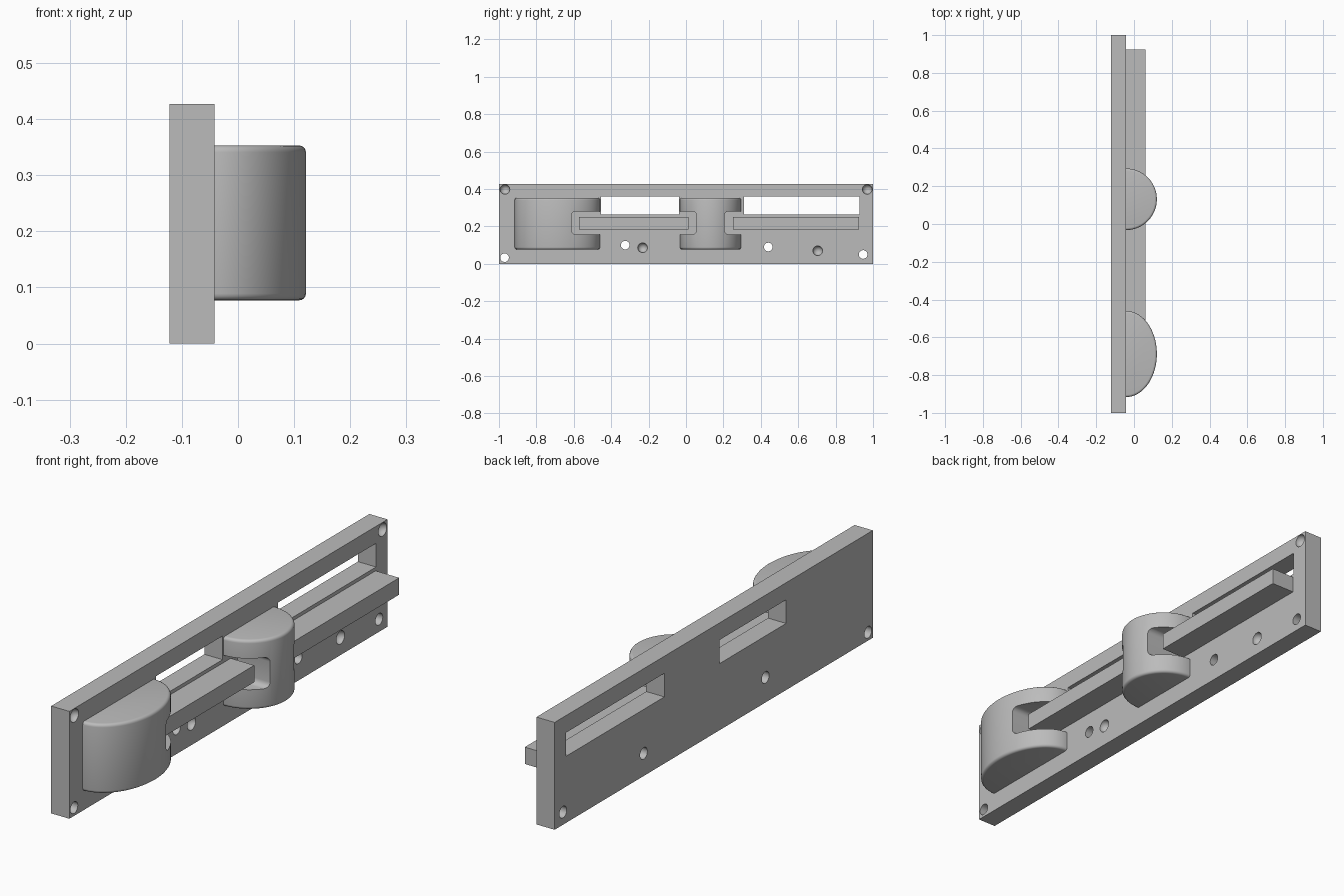
import bpy, bmesh, math
from mathutils import Matrix, Vector

if "Cube" in bpy.data.objects:
    bpy.data.objects.remove(bpy.data.objects["Cube"])

BACK, FACE, BAR_FRONT = -0.122, -0.042, 0.062   # x of plate back, plate face, bar face
DEPTH = 0.163                                   # how far the knuckles stand out

grey = bpy.data.materials.new("plain grey")
grey.use_nodes = True
colour = (0.5, 0.5, 0.5, 1)
grey.diffuse_color = colour
grey.node_tree.nodes["Principled BSDF"].inputs["Base Color"].default_value = colour


def add_box(bm, x, y, z, round_corners=0):
    """Box between the given ranges; optionally round the edges along x."""
    size = Vector((x[1] - x[0], y[1] - y[0], z[1] - z[0]))
    mid = Vector((x[0] + x[1], y[0] + y[1], z[0] + z[1])) / 2
    mat = Matrix.Translation(mid) @ Matrix.Diagonal(size).to_4x4()
    verts = bmesh.ops.create_cube(bm, size=1, matrix=mat)["verts"]
    if round_corners:
        edges = {e for v in verts for e in v.link_edges
                 if abs(e.verts[0].co.x - e.verts[1].co.x) > 1e-4}
        bmesh.ops.bevel(bm, geom=list(edges), offset=round_corners, segments=5,
                        profile=0.5, affect='EDGES')


def finish(name, bm):
    bmesh.ops.recalc_face_normals(bm, faces=bm.faces)
    mesh = bpy.data.meshes.new(name)
    bm.to_mesh(mesh)
    bm.free()
    mesh.materials.append(grey)
    obj = bpy.data.objects.new(name, mesh)
    bpy.context.collection.objects.link(obj)
    return obj


def cut(obj, bm):
    """Subtract the cutter mesh and bake the result."""
    cutter = finish("cutter", bm)
    cutter.hide_render = True
    mod = obj.modifiers.new("cut", 'BOOLEAN')
    mod.operation, mod.solver, mod.object = 'DIFFERENCE', 'EXACT', cutter
    bpy.context.view_layer.update()
    graph = bpy.context.evaluated_depsgraph_get()
    baked = bpy.data.meshes.new_from_object(obj.evaluated_get(graph))
    obj.modifiers.clear()
    obj.data = baked
    bpy.data.objects.remove(cutter)


def smooth(obj):
    bpy.ops.object.select_all(action='DESELECT')
    obj.select_set(True)
    bpy.context.view_layer.objects.active = obj
    bpy.ops.object.shade_smooth_by_angle(angle=math.radians(30))


def knuckle(name, y_mid, y_radius, notches):
    """Half-elliptical boss with rounded rims and bar notches."""
    bm = bmesh.new()
    low, high, fillet, steps, sides = 0.077, 0.353, 0.012, 4, 48
    lower = []
    for i in range(steps + 1):
        a = i / steps * math.pi / 2
        lower.append((fillet * (1 - math.sin(a)), fillet * (1 - math.cos(a))))
    levels = [(d, low + h) for d, h in lower]
    levels += [(d, high - h) for d, h in reversed(lower)]
    rings = []
    for inset, z in levels:
        ring = []
        for k in range(sides + 1):
            t = math.pi * k / sides
            ring.append(bm.verts.new((FACE + (DEPTH - inset) * math.sin(t),
                                      y_mid - (y_radius - inset) * math.cos(t), z)))
        rings.append(ring)
    for a, b in zip(rings, rings[1:]):
        for k in range(sides):
            bm.faces.new((a[k], a[k + 1], b[k + 1], b[k]))
    bm.faces.new(rings[0])
    bm.faces.new(rings[-1])
    bm.faces.new([r[0] for r in rings] + [r[-1] for r in reversed(rings)])
    obj = finish(name, bm)
    cutter = bmesh.new()
    for y in notches:
        add_box(cutter, (FACE - 0.02, 0.2), y, (0.157, 0.281), 0.022)
    cut(obj, cutter)
    smooth(obj)


# Back plate with slots, through holes and round dimples
bm = bmesh.new()
add_box(bm, (BACK, FACE), (-1, 1), (0, 0.427))
plate = finish("back_plate", bm)
bm = bmesh.new()
for y in ((-0.455, -0.037), (0.31, 0.928)):
    add_box(bm, (BACK - 0.1, FACE + 0.1), y, (0.265, 0.359))
turn = Matrix.Rotation(math.pi / 2, 4, 'Y')
for y, z in ((-0.97, 0.033), (-0.325, 0.1), (0.44, 0.09), (0.947, 0.05)):
    bmesh.ops.create_cone(bm, cap_ends=True, segments=32, radius1=0.023, radius2=0.023,
                          depth=0.3, matrix=Matrix.Translation((-0.08, y, z)) @ turn)
for y, z in ((-0.968, 0.398), (0.969, 0.398), (-0.232, 0.086), (0.704, 0.07)):
    bmesh.ops.create_uvsphere(bm, u_segments=32, v_segments=16, radius=0.026,
                              matrix=Matrix.Translation((FACE, y, z)) @ turn)
cut(plate, bm)
smooth(plate)

# Knuckles
knuckle("large_knuckle", -0.688, 0.228, [(-0.612, -0.3)])
knuckle("small_knuckle", 0.131, 0.163, [(-0.2, 0.056), (0.206, 0.5)])

# Straight bars seated in the notches
for name, y in (("front_bar", (-0.572, 0.014)), ("rear_bar", (0.251, 0.925))):
    bm = bmesh.new()
    add_box(bm, (FACE, BAR_FRONT), y, (0.184, 0.251))
    finish(name, bm)
